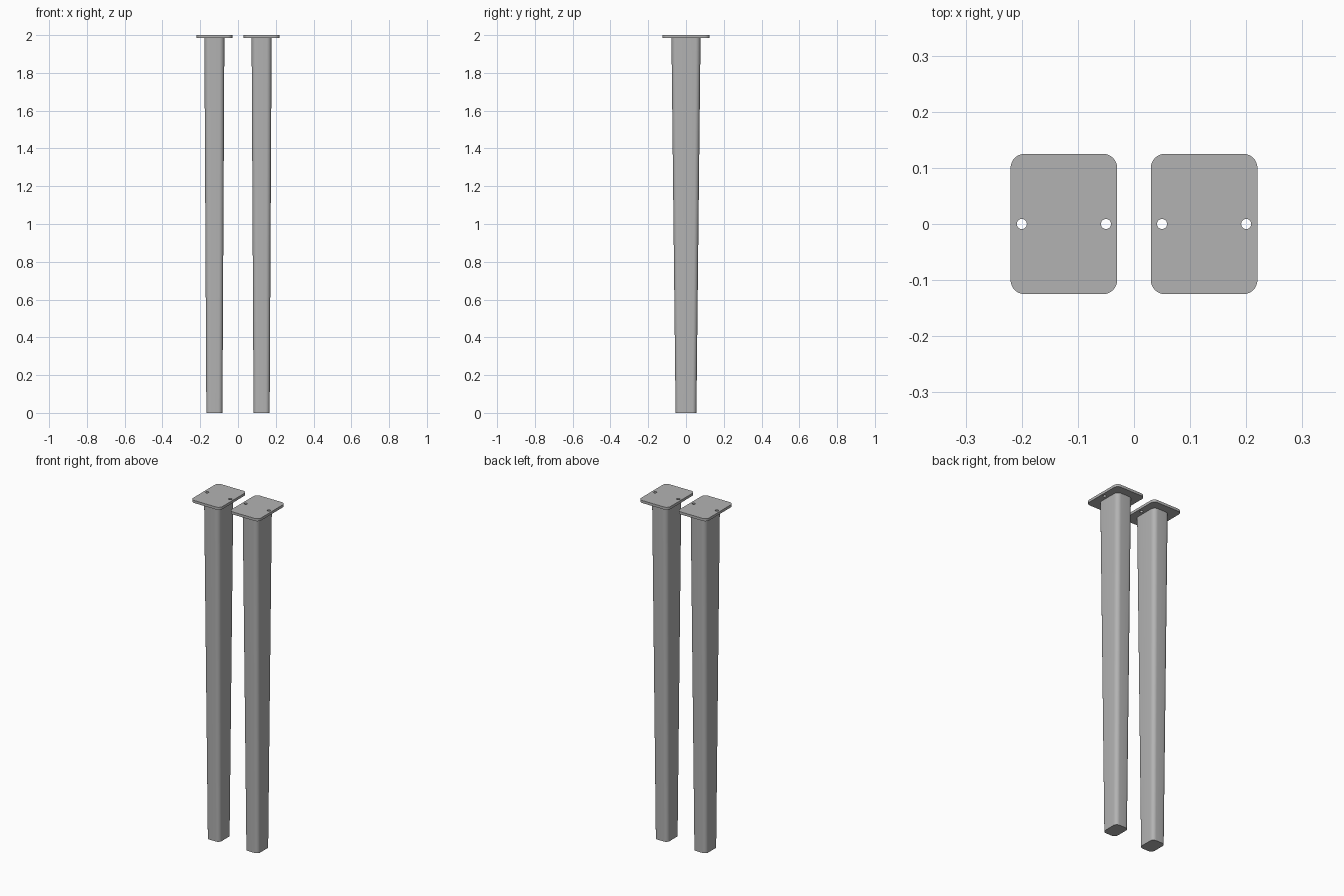
import bpy, bmesh, math

if "Cube" in bpy.data.objects:
    bpy.data.objects.remove(bpy.data.objects["Cube"], do_unlink=True)

PLATE_Z = 1.985      # underside of the mounting plates
LEG_X = 0.125        # distance of each leg from the centre
HOLE_X = 0.075       # screw hole offset from the leg axis

steel = bpy.data.materials.new("grey steel")
steel.use_nodes = True
GREY = (0.45, 0.45, 0.45, 1)
steel.diffuse_color = GREY
steel.node_tree.nodes["Principled BSDF"].inputs["Base Color"].default_value = GREY


def rounded_rect(hx, hy, r, steps=8):
    """Outline of a rectangle with round corners, counter-clockwise."""
    points = []
    for corner, (sx, sy) in enumerate([(1, 1), (-1, 1), (-1, -1), (1, -1)]):
        for i in range(steps + 1):
            a = (corner + i / steps) * math.pi / 2
            points.append((sx * (hx - r) + r * math.cos(a),
                           sy * (hy - r) + r * math.sin(a)))
    return points


def loft(name, x, lower, z0, upper, z1):
    """Closed solid between two outlines of equal point count."""
    bm = bmesh.new()
    a = [bm.verts.new((px, py, z0)) for px, py in lower]
    b = [bm.verts.new((px, py, z1)) for px, py in upper]
    n = len(a)
    for i in range(n):
        j = (i + 1) % n
        bm.faces.new((a[i], a[j], b[j], b[i]))
    bm.faces.new(a[::-1])
    bm.faces.new(b)
    mesh = bpy.data.meshes.new(name)
    bm.to_mesh(mesh)
    bm.free()
    mesh.materials.append(steel)
    obj = bpy.data.objects.new(name, mesh)
    obj.location.x = x
    bpy.context.collection.objects.link(obj)
    return obj


def smooth(obj):
    bpy.ops.object.select_all(action='DESELECT')
    obj.select_set(True)
    bpy.context.view_layer.objects.active = obj
    bpy.ops.object.shade_smooth_by_angle(angle=math.radians(30))


def drill(obj, x):
    """Cut one round screw hole through the plate."""
    bpy.ops.mesh.primitive_cylinder_add(vertices=24, radius=0.009, depth=0.1,
                                        location=(x, 0, PLATE_Z))
    cutter = bpy.context.object
    cutter.name = "hole_cutter"
    cutter.hide_render = True
    cutter.data.materials.append(steel)
    bpy.context.view_layer.objects.active = obj
    mod = obj.modifiers.new("hole", 'BOOLEAN')
    mod.operation = 'DIFFERENCE'
    mod.solver = 'EXACT'
    mod.object = cutter
    bpy.ops.object.modifier_apply(modifier=mod.name)
    bpy.data.objects.remove(cutter, do_unlink=True)


for side, sign in (("left", 1), ("right", -1)):
    x = sign * LEG_X

    # Tapered tube leg
    leg = loft(side + "_leg", x,
               rounded_rect(0.0425, 0.055, 0.022), 0,
               rounded_rect(0.053, 0.077, 0.026), PLATE_Z)
    smooth(leg)

    # Mounting plate with two screw holes
    outline = rounded_rect(0.095, 0.125, 0.025)
    plate = loft(side + "_mounting_plate", x, outline, PLATE_Z, outline, 2)
    for offset in (-HOLE_X, HOLE_X):
        drill(plate, x + offset)
    smooth(plate)
